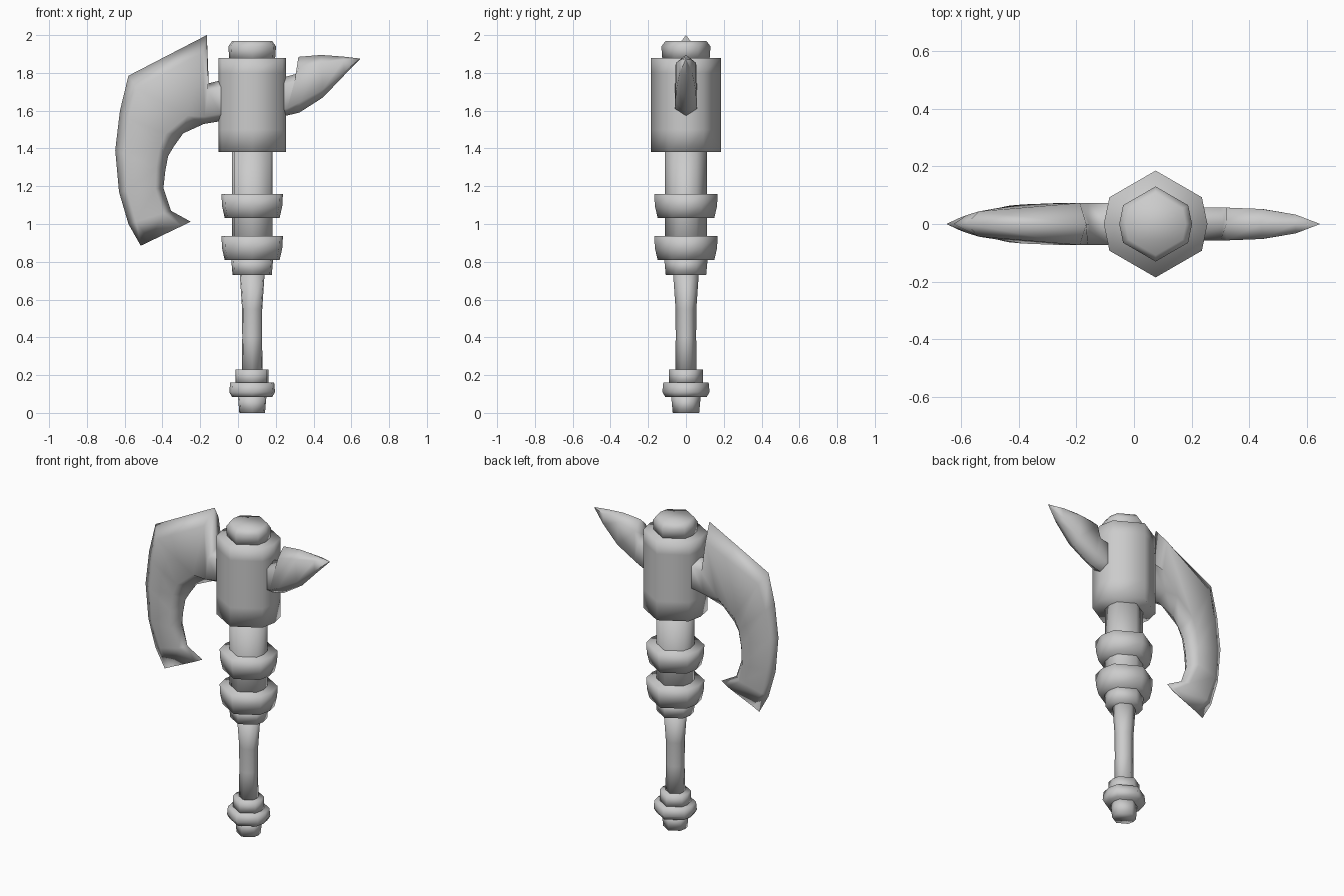
import bpy, bmesh, math

cube = bpy.data.objects.get("Cube")
if cube:
    bpy.data.objects.remove(cube, do_unlink=True)

AXIS_X = 0.075

grey = bpy.data.materials.new("plain grey")
grey.use_nodes = True
COLOUR = (0.6, 0.6, 0.6, 1)
grey.diffuse_color = COLOUR
for node in grey.node_tree.nodes:
    if node.type == 'BSDF_PRINCIPLED':
        node.inputs["Base Color"].default_value = COLOUR
        node.inputs["Roughness"].default_value = 0.8


def finish(bm, name):
    """Weld, orient and smooth-shade a mesh, then add it to the scene."""
    bmesh.ops.remove_doubles(bm, verts=bm.verts[:], dist=0.0005)
    bmesh.ops.recalc_face_normals(bm, faces=bm.faces[:])
    for face in bm.faces:
        face.smooth = True
    mesh = bpy.data.meshes.new(name)
    bm.to_mesh(mesh)
    bm.free()
    mesh.materials.append(grey)
    obj = bpy.data.objects.new(name, mesh)
    bpy.context.scene.collection.objects.link(obj)
    return obj


def bridge(bm, rings):
    """Skin consecutive rings of vertices and close both ends."""
    for a, b in zip(rings, rings[1:]):
        n = len(a)
        for i in range(n):
            j = (i + 1) % n
            bm.faces.new((a[i], a[j], b[j], b[i]))
    bm.faces.new(rings[0])
    bm.faces.new(rings[-1])


def turned(name, profile):
    """Hexagonal part with a flattened extra corner at each side."""
    angles = [math.radians(a) for a in (0, 30, 90, 150, 180, 210, 270, 330)]
    bm = bmesh.new()
    rings = []
    for r, z in profile:
        rings.append([bm.verts.new((AXIS_X + r * math.cos(a) * (0.97 if i % 4 == 0 else 1),
                                    r * math.sin(a), z))
                      for i, a in enumerate(angles)])
    bridge(bm, rings)
    return finish(bm, name)


def blade(name, stations, half_thickness):
    """Lens-section body: sharp rims at y = 0, thick shoulders between."""
    bm = bmesh.new()
    rings = []
    for outer, inner in stations:
        def point(f, side):
            x = outer[0] + (inner[0] - outer[0]) * f
            z = outer[1] + (inner[1] - outer[1]) * f
            return bm.verts.new((x, side * half_thickness(x, z), z))
        rings.append([point(0, 0), point(0.18, 1), point(0.82, 1),
                      point(1, 0), point(0.82, -1), point(0.18, -1)])
    bridge(bm, rings)
    bmesh.ops.dissolve_degenerate(bm, dist=0.0005, edges=bm.edges[:])
    return finish(bm, name)


# Pommel and grip
turned("pommel_tip", [(0.07, 0), (0.078, 0.09)])
turned("pommel_ring", [(0.11, 0.085), (0.125, 0.11), (0.12, 0.16)])
turned("pommel_collar", [(0.09, 0.15), (0.09, 0.23)])
turned("grip", [(0.057, 0.2), (0.054, 0.4), (0.055, 0.55), (0.068, 0.74)])

# Upper shaft with its two rings
turned("shaft_collar", [(0.107, 0.73), (0.115, 0.82)])
turned("shaft", [(0.11, 0.8), (0.11, 1.4)])
for label, z in (("lower_ring", 0.81), ("upper_ring", 1.033)):
    turned(label, [(0.15, z), (0.164, z + 0.06), (0.168, z + 0.127)])

# Head block and its cap
turned("head_block", [(0.185, 1.38), (0.185, 1.5), (0.185, 1.8), (0.185, 1.88)])
turned("head_cap", [(0.125, 1.87), (0.13, 1.94), (0.108, 1.97)])


# Curved axe blade on the right-hand side
def blade_thickness(x, z):
    u = min(1, max(0, (-0.1 - x) / 0.55))
    taper = min(1, max(0, (z - 0.96) / 0.22))
    return 0.073 * (1 - u ** 4) * taper


blade("axe_blade", [
    ((0.0, 1.77), (0.0, 1.55)),
    ((-0.095, 1.76), (-0.09, 1.545)),
    ((-0.155, 1.745), (-0.18, 1.53)),
    ((-0.165, 2.0), (-0.29, 1.48)),
    ((-0.58, 1.785), (-0.34, 1.41)),
    ((-0.625, 1.6), (-0.37, 1.36)),
    ((-0.65, 1.39), (-0.385, 1.28)),
    ((-0.63, 1.17), (-0.395, 1.19)),
    ((-0.58, 1.0), (-0.355, 1.07)),
    ((-0.515, 0.885), (-0.25, 1.012)),
], blade_thickness)


# Back spike on the left-hand side
def spike_thickness(x, z):
    u = min(1, max(0, (x - 0.2) / 0.445))
    return 0.057 * (1 - u ** 4)


blade("back_spike", [
    ((0.18, 1.76), (0.18, 1.565)),
    ((0.31, 1.795), (0.25, 1.572)),
    ((0.32, 1.885), (0.325, 1.59)),
    ((0.44, 1.895), (0.45, 1.67)),
    ((0.56, 1.886), (0.56, 1.785)),
    ((0.645, 1.876), (0.645, 1.872)),
], spike_thickness)
